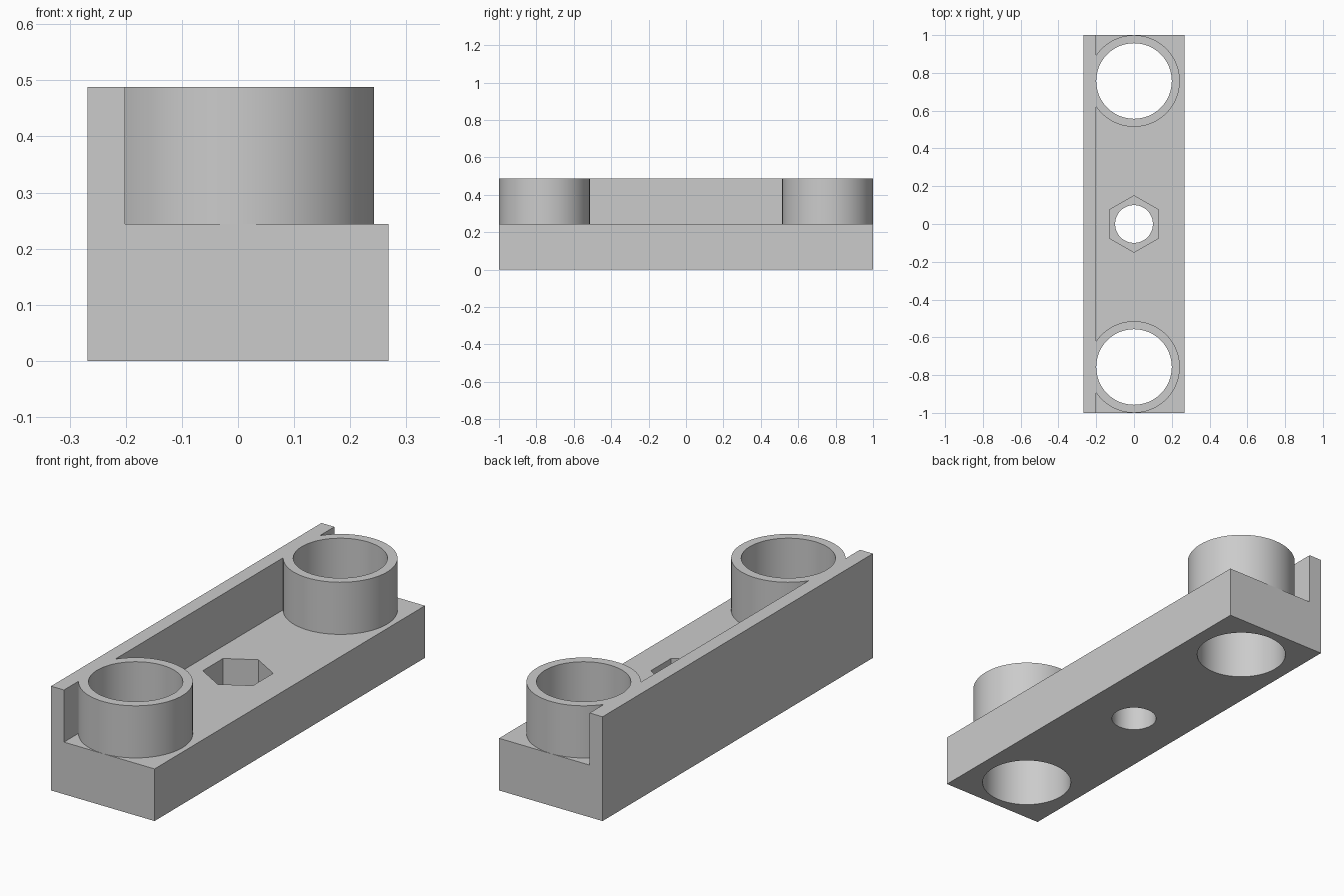
import bpy
import math

default_cube = bpy.data.objects.get("Cube")
if default_cube:
    bpy.data.objects.remove(default_cube, do_unlink=True)

HALF_WIDTH = 0.268
BASE_TOP = 0.244
TOP = 0.488
WALL_INNER = -0.201
RING_Y = 0.757
RING_RADIUS = 0.2425
BORE_RADIUS = 0.2

grey = bpy.data.materials.new("plain grey")
grey.use_nodes = True
colour = (0.6, 0.6, 0.6, 1)
grey.diffuse_color = colour
grey.node_tree.nodes["Principled BSDF"].inputs["Base Color"].default_value = colour


def box(name, x0, x1, z0, z1):
    """Full-length block between two x and two z limits."""
    bpy.ops.mesh.primitive_cube_add(size=1, location=((x0 + x1) / 2, 0, (z0 + z1) / 2))
    part = bpy.context.object
    part.name = name
    part.scale = (x1 - x0, 2, z1 - z0)
    bpy.ops.object.transform_apply(location=True, rotation=True, scale=True)
    part.data.materials.append(grey)
    return part


def prism(name, radius, y, z0, z1, sides=96, turn=0):
    """Upright cylinder or prism between two heights."""
    bpy.ops.mesh.primitive_cylinder_add(vertices=sides, radius=radius, depth=z1 - z0,
                                        location=(0, y, (z0 + z1) / 2),
                                        rotation=(0, 0, turn))
    part = bpy.context.object
    part.name = name
    bpy.ops.object.transform_apply(location=True, rotation=True, scale=True)
    part.data.materials.append(grey)
    return part


def combine(target, tool, operation):
    """Apply a boolean and discard its tool."""
    tool.hide_render = True
    bpy.context.view_layer.objects.active = target
    mod = target.modifiers.new(operation.lower(), "BOOLEAN")
    mod.operation = operation
    mod.solver = "EXACT"
    mod.object = tool
    bpy.ops.object.modifier_apply(modifier=mod.name)
    bpy.data.objects.remove(tool, do_unlink=True)


# Base block with the tall wall along its right side
bracket = box("bracket", -HALF_WIDTH, HALF_WIDTH, 0, BASE_TOP)
combine(bracket, box("wall_cutter", -HALF_WIDTH, WALL_INNER, 0, TOP), "UNION")

# Round collars at both ends, merged into the wall
for side in (-1, 1):
    combine(bracket, prism("collar", RING_RADIUS, side * RING_Y, 0.1, TOP), "UNION")

# Bores through collars and base
for side in (-1, 1):
    combine(bracket, prism("bore", BORE_RADIUS, side * RING_Y, -0.1, 0.6), "DIFFERENCE")

# Central bolt hole with a hexagonal nut pocket above it
combine(bracket, prism("bolt_hole", 0.1, 0, -0.1, 0.4, 64), "DIFFERENCE")
combine(bracket, prism("nut_pocket", 0.15, 0, BASE_TOP / 2, 0.4, 6), "DIFFERENCE")

# Smooth round walls, crisp edges
bpy.ops.object.select_all(action="DESELECT")
bracket.select_set(True)
bpy.context.view_layer.objects.active = bracket
bpy.ops.object.shade_smooth_by_angle(angle=math.radians(30))
